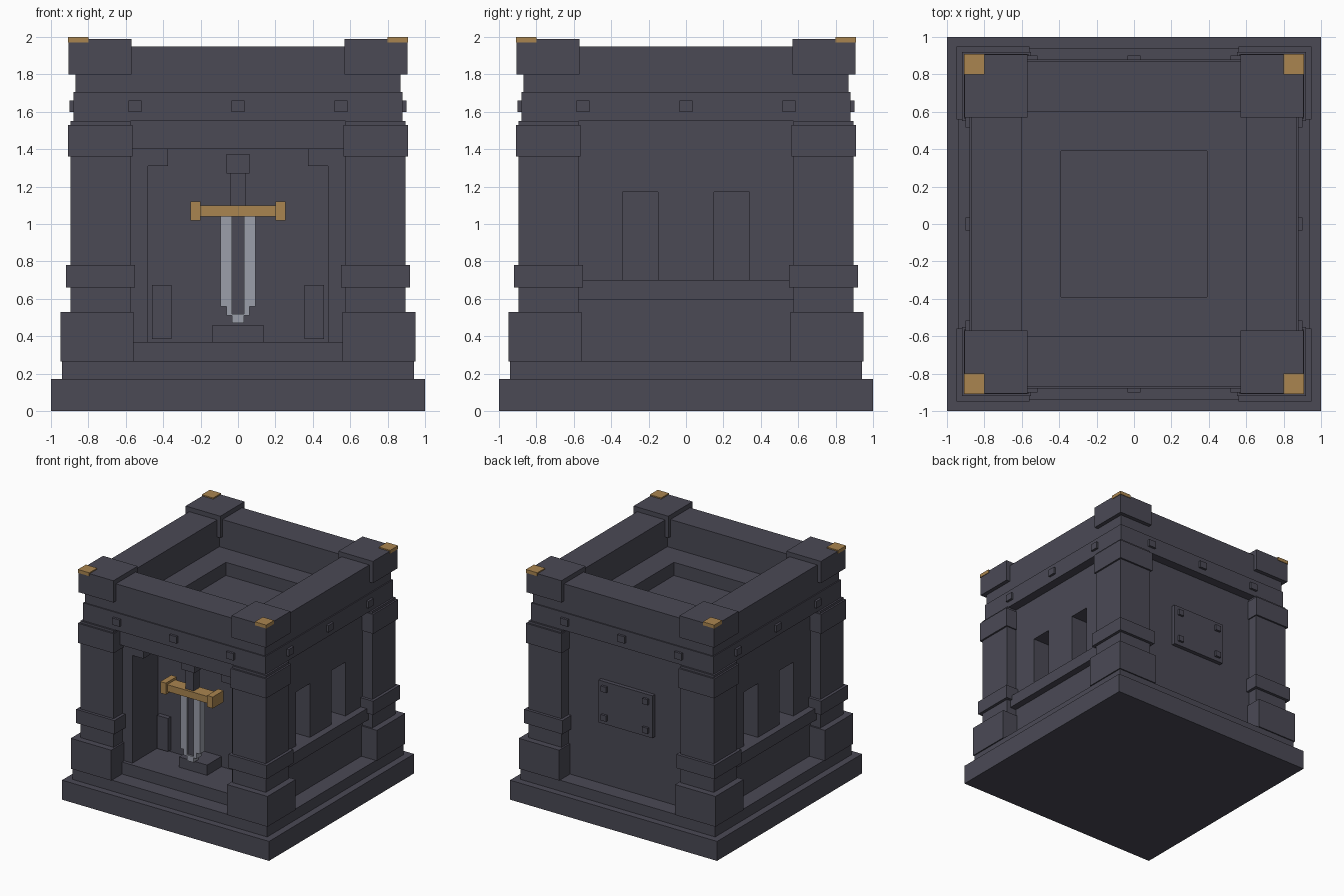
import bpy
from mathutils import Vector

if "Cube" in bpy.data.objects:
    bpy.data.objects.remove(bpy.data.objects["Cube"], do_unlink=True)


def material(name, rgb):
    m = bpy.data.materials.new(name)
    m.use_nodes = True
    m.diffuse_color = (*rgb, 1)
    m.node_tree.nodes["Principled BSDF"].inputs["Base Color"].default_value = (*rgb, 1)
    return m


STONE = material("dark stone", (0.069, 0.067, 0.091))
GOLD = material("aged gold", (0.402, 0.235, 0.08))
STEEL = material("pale steel", (0.328, 0.342, 0.402))


def box(name, x, y, z, mat=STONE):
    """Box from (low, high) ranges along each axis."""
    lo, hi = (Vector(c) for c in zip(*(sorted(r) for r in (x, y, z))))
    bpy.ops.mesh.primitive_cube_add(size=1, location=(lo + hi) / 2)
    ob = bpy.context.object
    ob.name = name
    ob.scale = hi - lo
    bpy.ops.object.transform_apply(location=False, rotation=False, scale=True)
    ob.data.materials.append(mat)
    return ob


def block(name, half, z, mat=STONE):
    """Square block centred on the vertical axis."""
    return box(name, (-half, half), (-half, half), z, mat)


def cut(ob, *ranges):
    """Carve a box-shaped hole and discard the cutter."""
    cutter = box("cutter", *ranges)
    cutter.hide_render = True
    mod = ob.modifiers.new("cut", "BOOLEAN")
    mod.operation, mod.solver, mod.object = "DIFFERENCE", "EXACT", cutter
    bpy.context.view_layer.objects.active = ob
    bpy.ops.object.modifier_apply(modifier=mod.name)
    bpy.data.objects.remove(cutter, do_unlink=True)


def corners(name, inner, outer, z, mat=STONE):
    """The same block at all four corners."""
    for sx in (-1, 1):
        for sy in (-1, 1):
            box(name, (sx * inner, sx * outer), (sy * inner, sy * outer), z, mat)


# Stepped base
block("base_slab", 1.0, (0, 0.17))
block("base_step", 0.94, (0.17, 0.265))

# Main walls with the front niche and side windows
walls = box("walls", (-0.8, 0.8), (-0.77, 0.8), (0.265, 1.55))
cut(walls, (-0.48, 0.48), (-0.9, -0.42), (0.37, 1.40))
for s in (-1, 1):
    for w in (-1, 1):
        cut(walls, (s * 0.6, s * 0.9), (w * 0.15, w * 0.34), (0.70, 1.17))
    box("window_sill", (s * 0.78, s * 0.86), (-0.58, 0.58), (0.595, 0.70))

# Doorway trim
box("threshold", (-0.57, 0.57), (-0.80, -0.76), (0.265, 0.37))
box("lintel", (-0.58, 0.58), (-0.82, -0.76), (1.40, 1.55))
for s in (-1, 1):
    box("door_bracket", (s * 0.375, s * 0.48), (-0.77, -0.62), (1.31, 1.40))
    box("niche_block", (s * 0.355, s * 0.46), (-0.46, -0.42), (0.385, 0.675))

# Corner pillars
corners("pillar", 0.575, 0.895, (0.265, 1.55))
corners("pillar_plinth", 0.56, 0.95, (0.265, 0.53))
corners("pillar_band", 0.55, 0.92, (0.66, 0.78))
corners("pillar_capital", 0.565, 0.91, (1.36, 1.53))

# Frieze, roof floor with a sunken square, and parapet
frieze = block("frieze", 0.88, (1.55, 1.705))
cut(frieze, (-0.39, 0.39), (-0.39, 0.39), (1.59, 1.8))
parapet = block("parapet", 0.87, (1.705, 1.95))
cut(parapet, (-0.6, 0.6), (-0.6, 0.6), (1.6, 2.1))
corners("parapet_corner", 0.57, 0.905, (1.80, 1.99))
corners("corner_plate", 0.80, 0.91, (1.97, 2.0), GOLD)

# Studs around the frieze
for s in (-1, 1):
    for c in (-0.55, 0, 0.55):
        along, out = (c - 0.035, c + 0.035), (s * 0.86, s * 0.9)
        box("frieze_stud", along, out, (1.60, 1.66))
        box("frieze_stud", out, along, (1.60, 1.66))

# Riveted plate on the back wall
box("back_plate", (-0.26, 0.26), (0.79, 0.835), (0.81, 1.18))
for x in (-0.2, 0.2):
    for z in (0.87, 1.12):
        box("plate_rivet", (x - 0.025, x + 0.025), (0.83, 0.855), (z - 0.025, z + 0.025))

# Sword standing on its pedestal
box("pedestal", (-0.135, 0.135), (-0.62, -0.42), (0.37, 0.46))
blade_y = (-0.66, -0.59)
for s in (-1, 1):
    box("blade_edge", (s * 0.032, s * 0.093), blade_y, (0.56, 1.04), STEEL)
    box("blade_shoulder", (s * 0.032, s * 0.062), blade_y, (0.51, 0.56), STEEL)
    box("guard_end", (s * 0.2, s * 0.253), (-0.71, -0.56), (1.02, 1.12), GOLD)
box("blade_tip", (-0.032, 0.032), blade_y, (0.47, 0.52), STEEL)
box("blade_core", (-0.032, 0.032), (-0.645, -0.605), (0.52, 1.04))
box("guard", (-0.2, 0.2), (-0.69, -0.58), (1.04, 1.10), GOLD)
box("grip", (-0.04, 0.04), (-0.67, -0.59), (1.10, 1.27))
box("pommel", (-0.062, 0.062), (-0.69, -0.57), (1.27, 1.375))
